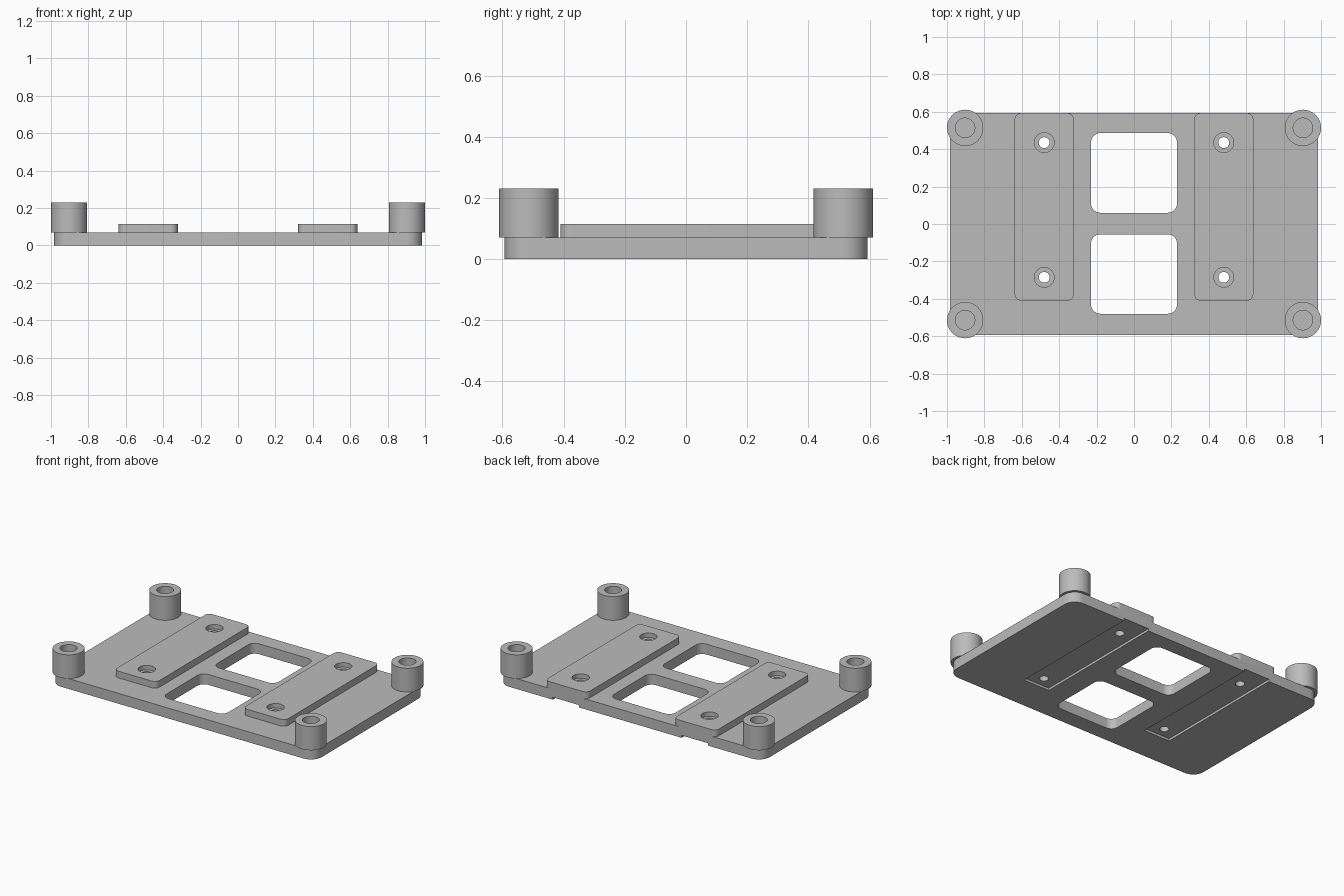
import bpy, bmesh
from math import cos, sin, pi, radians

if "Cube" in bpy.data.objects:
    bpy.data.objects.remove(bpy.data.objects["Cube"], do_unlink=True)

grey = bpy.data.materials.new("plain grey")
grey.use_nodes = True
COLOUR = (0.50, 0.50, 0.50, 1)
grey.diffuse_color = COLOUR
grey.node_tree.nodes["Principled BSDF"].inputs["Base Color"].default_value = COLOUR


def prism(name, outline, z0, z1):
    """Extrude a closed outline between two heights."""
    bm = bmesh.new()
    face = bm.faces.new([bm.verts.new((x, y, z0)) for x, y in outline])
    up = bmesh.ops.extrude_face_region(bm, geom=[face])["geom"]
    bmesh.ops.translate(bm, vec=(0, 0, z1 - z0),
                        verts=[v for v in up if isinstance(v, bmesh.types.BMVert)])
    bmesh.ops.recalc_face_normals(bm, faces=bm.faces)
    mesh = bpy.data.meshes.new(name)
    bm.to_mesh(mesh)
    bm.free()
    mesh.materials.append(grey)
    obj = bpy.data.objects.new(name, mesh)
    bpy.context.collection.objects.link(obj)
    return obj


def circle(x, y, r, n=48):
    return [(x + r * cos(2 * pi * i / n), y + r * sin(2 * pi * i / n)) for i in range(n)]


def rounded(x0, x1, y0, y1, r, n=10):
    """Rectangle outline with rounded corners."""
    corners = [(x1 - r, y1 - r), (x0 + r, y1 - r), (x0 + r, y0 + r), (x1 - r, y0 + r)]
    return [(cx + r * cos(pi / 2 * (q + i / n)), cy + r * sin(pi / 2 * (q + i / n)))
            for q, (cx, cy) in enumerate(corners) for i in range(n + 1)]


def cut(obj, outline, z0, z1):
    """Subtract a prism from the object."""
    cutter = prism("cutter", outline, z0, z1)
    cutter.hide_render = True
    mod = obj.modifiers.new("cut", "BOOLEAN")
    mod.operation, mod.solver, mod.object = "DIFFERENCE", "EXACT", cutter
    bpy.context.view_layer.update()
    graph = bpy.context.evaluated_depsgraph_get()
    mesh = bpy.data.meshes.new_from_object(obj.evaluated_get(graph))
    obj.modifiers.clear()
    obj.data = mesh
    bpy.data.objects.remove(cutter, do_unlink=True)


def smooth(obj):
    bpy.ops.object.select_all(action="DESELECT")
    obj.select_set(True)
    bpy.context.view_layer.objects.active = obj
    bpy.ops.object.shade_smooth_by_angle(angle=radians(30))


HALF_X, HALF_Y = 0.983, 0.593
PLATE, PAD_TOP, POST_TOP = 0.07, 0.115, 0.23
SIDES = ((1, "left"), (-1, "right"))
HOLE_X, HOLES_Y = 0.48, (0.435, -0.285)

# Base plate with two windows
plate = prism("base_plate", rounded(-HALF_X, HALF_X, -HALF_Y, HALF_Y, 0.08), 0, PLATE)
for y0, y1 in ((0.06, 0.486), (-0.48, -0.055)):
    cut(plate, rounded(-0.23, 0.23, y0, y1, 0.05), -0.1, 0.2)

for s, side in SIDES:
    # Raised mounting pad
    cx = s * HOLE_X
    pad = prism(side + "_pad", rounded(cx - 0.158, cx + 0.158, -0.41, HALF_Y, 0.035),
                PLATE, PAD_TOP)
    # Shallow channel under the pad, open at the back
    w = 0.098
    cut(plate, [(cx - w, -0.355), (cx + w, -0.355), (cx + w, 0.7), (cx - w, 0.7)],
        -0.1, 0.016)
    # Counterbored screw holes through pad and plate
    for y in HOLES_Y:
        cut(plate, circle(cx, y, 0.029), -0.1, 0.2)
        cut(pad, circle(cx, y, 0.029), 0, 0.2)
        cut(pad, circle(cx, y, 0.053), PAD_TOP - 0.03, 0.2)
    smooth(pad)

    # Corner posts with blind bores
    for t, end in ((-1, "front"), (1, "back")):
        x, y = s * 0.903, t * 0.514
        post = prism(f"{end}_{side}_post", circle(x, y, 0.097, 64), PLATE, POST_TOP)
        cut(post, circle(x, y, 0.052), PLATE + 0.01, 0.4)
        smooth(post)

smooth(plate)
